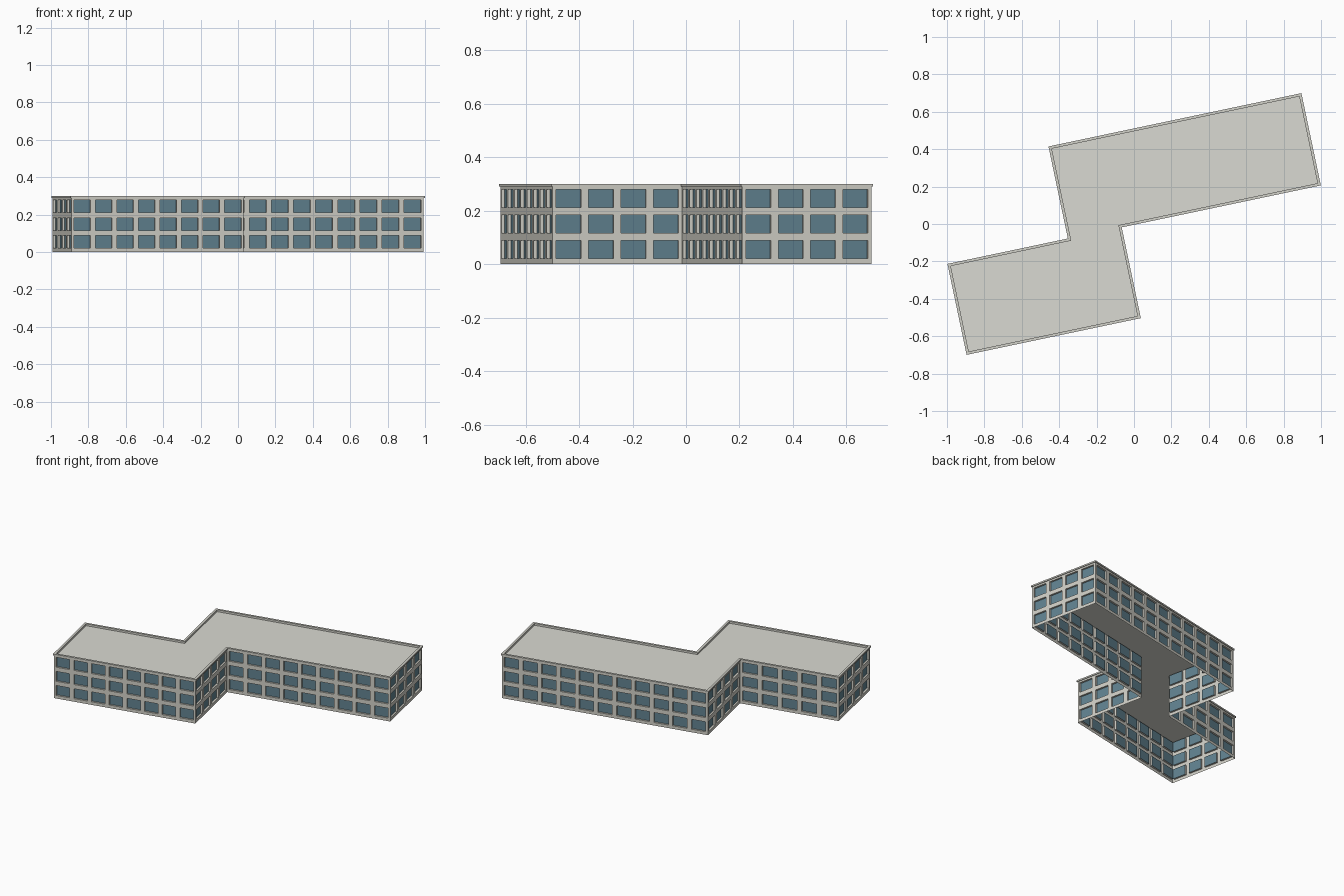
import bpy, bmesh, math
from mathutils import Vector, Matrix

if "Cube" in bpy.data.objects:
    bpy.data.objects.remove(bpy.data.objects["Cube"])

ROT = Matrix.Rotation(math.radians(11.9), 3, 'Z')
UP = Vector((0, 0, 1))
# outer roof edge, counter-clockwise, in the building's own axes
OUTLINE = [(-1.02, -.5), (-.068, -.5), (-.068, -.004), (1.02, -.004),
           (1.02, .5), (-.362, .5), (-.362, -.003), (-1.02, -.003)]
BAYS = [8, 4, 9, 4, 11, 4, 5, 4]
WALL_TOP, ROOF_Z, TOP = .29, .287, .30
FLOOR, SILL, WIN_H = .0955, .0205, .067
SIDE = .115          # share of a bay left solid on each side of its window
DEPTH = .012


def material(name, rgb):
    m = bpy.data.materials.new(name)
    m.diffuse_color = (*rgb, 1)
    m.use_nodes = True
    m.node_tree.nodes["Principled BSDF"].inputs["Base Color"].default_value = m.diffuse_color
    return m


WALL = material("wall concrete", (.64, .63, .57))
GLASS = material("window glass", (.12, .225, .28))
ROOF = material("roof grey", (.70, .70, .645))
COPING = material("coping concrete", (.64, .635, .58))


def inset(d):
    """Outline moved inwards by d."""
    pts = [Vector((x, y, 0)) for x, y in OUTLINE]
    n = len(pts)
    nor = [(pts[(i + 1) % n] - pts[i]).normalized().cross(UP) for i in range(n)]
    return [pts[i] - (nor[i] + nor[i - 1]) * d for i in range(n)]


def quad(bm, pts, mat=0):
    f = bm.faces.new([bm.verts.new(ROT @ p) for p in pts])
    f.material_index = mat


def finish(bm, name, mats):
    bmesh.ops.remove_doubles(bm, verts=bm.verts, dist=1e-5)
    me = bpy.data.meshes.new(name)
    bm.to_mesh(me)
    bm.free()
    for m in mats:
        me.materials.append(m)
    ob = bpy.data.objects.new(name, me)
    bpy.context.collection.objects.link(ob)


def wall(bm, a, b, bays):
    """Wall from a to b: a grid of cells with recessed windows."""
    d = b - a
    back = -d.normalized().cross(UP) * DEPTH
    us = [0]
    for i in range(bays):
        us += [(i + SIDE) / bays, (i + 1 - SIDE) / bays]
    us.append(1)
    zs = [0]
    for k in range(3):
        zs += [k * FLOOR + SILL, k * FLOOR + SILL + WIN_H]
    zs.append(WALL_TOP)
    for i in range(len(us) - 1):
        for j in range(len(zs) - 1):
            c = [a + d * u + UP * z for u, z in
                 ((us[i], zs[j]), (us[i + 1], zs[j]), (us[i + 1], zs[j + 1]), (us[i], zs[j + 1]))]
            if i % 2 and j % 2:
                r = [p + back for p in c]
                quad(bm, r, 1)
                for k in range(4):
                    m = (k + 1) % 4
                    quad(bm, (c[k], c[m], r[m], r[k]))
            else:
                quad(bm, c)


# outer walls with windows, an open shell underneath
base = inset(.005)
bm = bmesh.new()
for i, bays in enumerate(BAYS):
    wall(bm, base[i], base[(i + 1) % 8], bays)
finish(bm, "walls", [WALL, GLASS])

# flat roof deck, also the ceiling of the open shell
bm = bmesh.new()
quad(bm, [p + UP * ROOF_Z for p in inset(.005)])
finish(bm, "roof_deck", [ROOF])

# parapet coping: square section swept round the roof edge
outer, inner = inset(0), inset(.015)
ring = [[p + UP * WALL_TOP for p in outer], [p + UP * TOP for p in outer],
        [p + UP * TOP for p in inner], [p + UP * ROOF_Z for p in inner]]
bm = bmesh.new()
for i in range(8):
    n = (i + 1) % 8
    for k in range(3):
        p, q = ring[k], ring[k + 1]
        quad(bm, (p[i], p[n], q[n], q[i]))
    # soffit of the overhang
    quad(bm, (base[i] + UP * WALL_TOP, base[n] + UP * WALL_TOP, ring[0][n], ring[0][i]))
finish(bm, "parapet_coping", [COPING])
